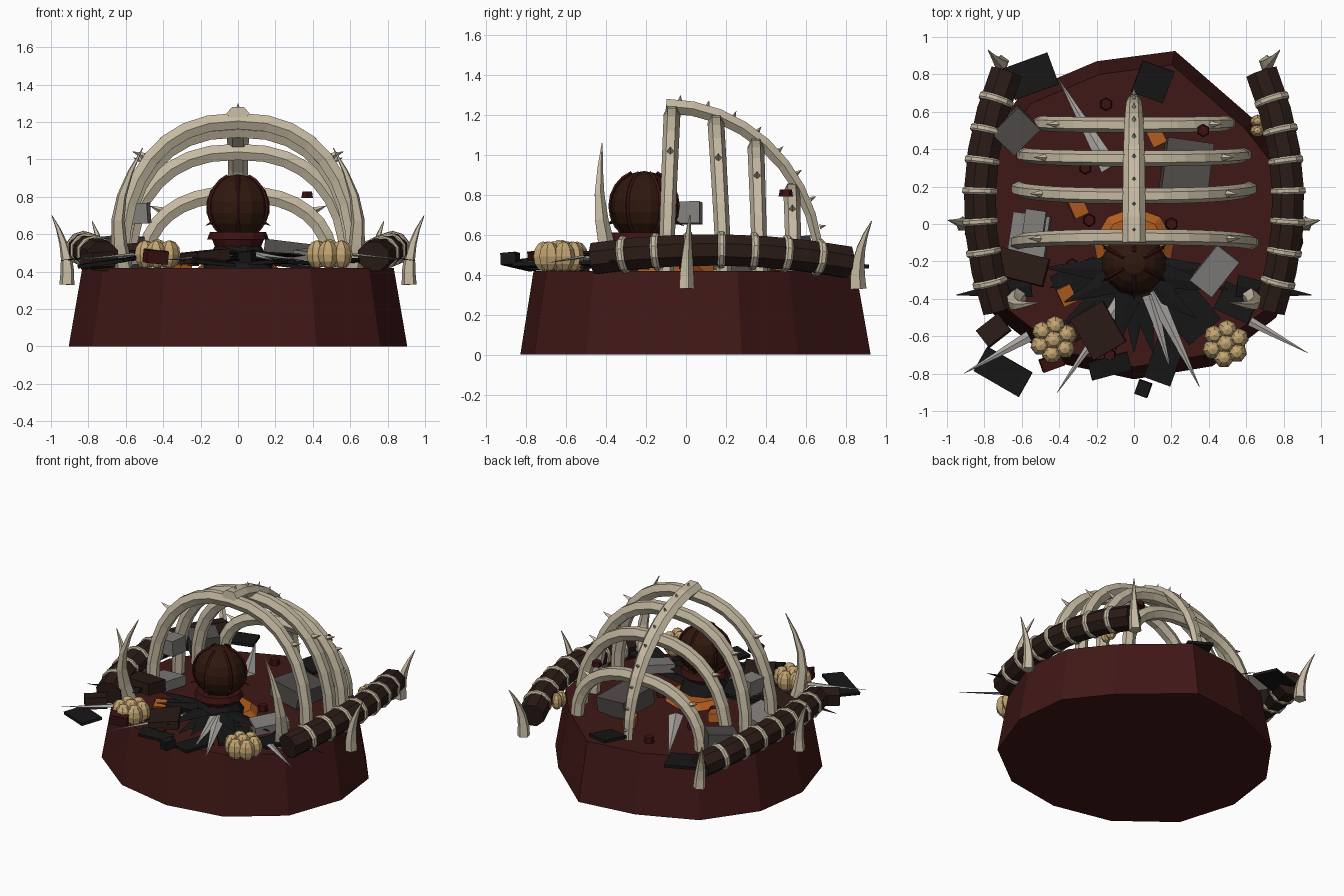
import bpy, bmesh, math, random
from mathutils import Vector, Matrix, Euler

if "Cube" in bpy.data.objects:
    bpy.data.objects.remove(bpy.data.objects["Cube"])
random.seed(4)

def mat(name, *c):
    m = bpy.data.materials.new(name)
    m.diffuse_color = (*c, 1)
    m.use_nodes = True
    m.node_tree.nodes["Principled BSDF"].inputs["Base Color"].default_value = m.diffuse_color
    return m

BONE = mat("bone", .56, .49, .36)
WOOD = mat("dark_wood", .024, .011, .008)
EARTH = mat("red_earth", .05, .009, .008)
RED = mat("dark_red", .045, .006, .006)
BLACK = mat("charred", .008, .008, .008)
GREY = mat("stone", .22, .21, .2)
DGREY = mat("dark_stone", .08, .072, .068)
PALE = mat("pale_shard", .4, .38, .36)
GOLD = mat("gourd", .55, .38, .17)
EMBER = mat("ember", .45, .11, .015)
SHELL = mat("shell", .028, .009, .004)

def finish(name, bm, m):
    bmesh.ops.recalc_face_normals(bm, faces=bm.faces)
    me = bpy.data.meshes.new(name)
    bm.to_mesh(me)
    bm.free()
    me.materials.append(m)
    ob = bpy.data.objects.new(name, me)
    bpy.context.collection.objects.link(ob)

def sweep(name, pts, a, b, m, n=6, taper=None, ref=(0, 1, 0), phase=0.0):
    pts = [Vector(p) for p in pts]
    bm = bmesh.new()
    rings = []
    for i, p in enumerate(pts):
        t = (pts[min(i + 1, len(pts) - 1)] - pts[max(i - 1, 0)]).normalized()
        u = Vector(ref)
        u = (u - t * u.dot(t)).normalized()
        v = t.cross(u)
        k = taper(i / (len(pts) - 1)) if taper else 1
        rings.append([bm.verts.new(p + k * (u * a * math.cos(w) + v * b * math.sin(w)))
                      for w in (phase + math.tau * j / n for j in range(n))])
    for r, s in zip(rings, rings[1:]):
        for j in range(n):
            bm.faces.new((r[j], r[(j + 1) % n], s[(j + 1) % n], s[j]))
    bm.faces.new(rings[0])
    bm.faces.new(rings[-1])
    finish(name, bm, m)

def spike(name, p, q, w, m, flat=1.0):
    d = Vector(q) - Vector(p)
    ref = (0, 0, 1) if abs(d.z) < .8 * d.length else (0, 1, 0)
    sweep(name, [p, q], w * flat, w, m, 4, lambda t: 1 - .96 * t, ref)

def fang(name, base, rise, bow, lean, w):
    """Curved horn: rises from base, bows out mid-way, ends leaned at the tip."""
    pts = [Vector(base) + Vector((0, 0, rise)) * t + Vector(lean) * t * t + Vector(bow) * math.sin(math.pi * t)
           for t in (j / 5 for j in range(6))]
    sweep(name, pts, w, w, BONE, 5, lambda t: 1 - .95 * t ** 1.4)

def box(name, loc, size, yaw, m):
    tilt = [random.uniform(-.14, .14) for _ in "xy"]
    bm = bmesh.new()
    bmesh.ops.create_cube(bm, size=1, matrix=Matrix.LocRotScale(
        Vector(loc), Euler((*tilt, math.radians(yaw))), Vector(size)))
    finish(name, bm, m)

def ball(name, loc, scale, m, u, v):
    bm = bmesh.new()
    bmesh.ops.create_uvsphere(bm, u_segments=u, v_segments=v, radius=1,
                              matrix=Matrix.LocRotScale(Vector(loc), None, Vector(scale)))
    finish(name, bm, m)

def disc(name, loc, r1, r2, h, m, n=6):
    bm = bmesh.new()
    bmesh.ops.create_cone(bm, cap_ends=True, segments=n, radius1=r1, radius2=r2, depth=h,
                          matrix=Matrix.Translation(loc))
    finish(name, bm, m)

# Irregular mound
outline = [(.22, .925), (-.2, .87), (-.6, .7), (-.85, .35), (-.905, -.05), (-.78, -.46), (-.42, -.74),
           (0, -.83), (.42, -.76), (.76, -.5), (.905, -.1), (.86, .28), (.64, .56)]
bm = bmesh.new()
low, top = ([bm.verts.new((x * k, y * k, z)) for x, y in outline] for k, z in ((1, 0), (.92, .42)))
bm.faces.new(low)
bm.faces.new(top)
for i in range(len(low)):
    bm.faces.new((low[i - 1], low[i], top[i], top[i - 1]))
finish("mound", bm, EARTH)

# Rib arches with side thorns
for yt, yb, W, zt in [(-.07, -.1, .625, 1.205), (.15, .19, .615, 1.16), (.35, .37, .585, 1.04), (.53, .54, .5, .815)]:
    pts = []
    for k in range(17):
        w = math.pi * (k / 16 - .5)
        s, c = math.sin(w), max(math.cos(w), 0)
        pts.append((math.copysign(W * abs(s) ** .85, s), yb + (yt - yb) * c, .41 + (zt - .41) * c ** .85))
    sweep("rib", pts, .042, .05, BONE, 6, lambda t: .92 + .08 * math.sin(math.pi * t))
    for k in (4, 12):
        p = Vector(pts[k])
        d = Vector((math.copysign(.1, p.x), 0, .04))
        spike("rib_thorn", p + d * .15, p + d, .025, BONE)

# Spine, a quarter ellipse with small barbs
sp = [Vector((0, -.1 + .77 * math.sin(a), .42 + .825 * math.cos(a))) for a in (math.pi / 18 * j for j in range(10))]
sweep("spine", sp, .062, .042, BONE, 6, lambda t: 1 - .45 * t * t, (1, 0, 0))
for p, q in zip(sp, sp[1:]):
    t = (q - p).normalized()
    nrm = Vector((0, -t.z, t.y))
    spike("spine_barb", (p + q) / 2 + nrm * .03, (p + q) / 2 + nrm * .062, .012, BONE)

# Bowed side logs with bindings, fangs and tusks
for s in (-1, 1):
    def log(y):
        d = (y - .12) ** 2
        return Vector((s * (.825 - .3 * d), y, .525 - .13 * d))
    sweep("side_log", [log(-.46 + 1.27 * j / 6) for j in range(7)], .085, .092, WOOD, 8, None, (0, 0, 1), math.pi / 8)
    for j in range(7):
        y = -.31 + .162 * j
        sweep("log_binding", [log(y + e) for e in (-.018, -.009, .009, .018)], .094, .099, BONE, 10,
              lambda a: .92 if a in (0, 1) else 1, (0, 0, 1))
    fang("outer_fang", (s * .915, 0, .33), .37, (-s * .01, 0, 0), (s * .08, .02, 0), .042)
    fang("rear_fang", (s * .71, .86, .33), .34, (0, -.01, 0), (s * .07, .07, 0), .044)
    fang("front_tusk", (s * .61, -.37, .42), .64, (s * .05, -.05, 0), (-s * .1, -.05, 0), .05)

# Central shell globe, bands, collar and thorns
C = Vector((0, -.21, .745))
ball("globe", C, (.175, .165, .175), SHELL, 14, 9)
for k in range(6):
    a = math.tau * (k + .5) / 6
    pts = [C + .178 * Vector((math.cos(a) * math.cos(e), math.sin(a) * math.cos(e) * .95, math.sin(e)))
           for e in (-1.2 + .3 * j for j in range(9))]
    sweep("globe_band", pts, .01, .01, RED, 4, None, (-math.sin(a), math.cos(a), 0))
    d = Vector((math.cos(a), math.sin(a), -.5))
    spike("globe_thorn", C + d * .14, C + d * .2, .014, SHELL)
disc("collar_upper", (0, -.22, .592), .165, .15, .04, RED, 12)
disc("collar_lower", (0, -.22, .55), .12, .14, .05, RED, 12)
disc("pedestal", (0, -.22, .48), .2, .12, .13, BLACK, 9)
disc("ember_pool", (0, -.13, .435), .23, .17, .05, EMBER, 9)

# Clusters of upright gourds, plus a small pair by the right log
for cx, cy in ((-.43, -.62), (.49, -.64)):
    for k in range(6):
        a = .4 + math.tau * k / 6
        ball("gourd", (cx + .075 * math.cos(a), cy + .075 * math.sin(a), .492), (.055, .055, .075), GOLD, 7, 6)
    ball("gourd", (cx, cy, .495), (.06, .06, .08), GOLD, 7, 6)
for y in (.5, .55):
    ball("small_gourd", (.66, y, .475), (.04, .035, .06), GOLD, 7, 6)

# Stone and timber blocks: position, size, yaw
for x, y, z, w, d, h, yaw, m in [
        (-.6, -.23, .5, .27, .15, .08, -14, WOOD), (-.19, -.57, .48, .2, .25, .06, 30, WOOD),
        (-.75, -.57, .46, .15, .11, .08, 38, WOOD), (-.44, -.74, .48, .12, .07, .07, 20, RED),
        (-.63, .5, .52, .2, .17, .13, 45, DGREY), (-.53, .01, .71, .11, .13, .11, -8, GREY),
        (-.56, -.06, .46, .2, .22, .07, -8, GREY), (.28, .3, .49, .25, .29, .12, -8, DGREY),
        (.43, -.25, .49, .15, .24, .06, -38, GREY), (.05, -.88, .48, .07, .08, .06, -20, BLACK)]:
    box("rubble_block", (x, y, z), (w, d, h), yaw, m)

# Thin charred plates
for x, y, w, d, yaw in [(-.55, .79, .25, .18, 20), (.1, .76, .18, .18, -20), (-.7, -.79, .28, .15, -30),
                        (.3, -.48, .22, .25, 40), (-.3, -.3, .26, .16, 25), (.55, -.42, .2, .16, -25),
                        (-.13, -.76, .22, .1, 15), (.16, -.74, .15, .22, -20)]:
    box("charred_plate", (x, y, .45), (w, d, .02), yaw, BLACK)
for x, y in ((-.36, -.38), (-.3, .09), (.12, .47)):
    box("ember_lump", (x, y, .45), (.08, .1, .06), 25, EMBER)

# Charred shards fanned around the globe
for k in range(15):
    a = math.radians(-182 + 184 * k / 14)
    d = Vector((math.cos(a), math.sin(a), 0))
    c = Vector((0, -.25, .46 + random.uniform(-.015, .04)))
    spike("charred_shard", c + d * .12, c + d * random.uniform(.4, .58), .075, BLACK, .2)
for s in (-1, 1):
    spike("side_shard", (s * .55, -.33, .5), (s * .95, -.38, .46), .06, BLACK, .25)

# Long pale shards: start, end, half width
for ax, ay, bx, by, w in [(.1, -.36, .35, -.87, .045), (-.05, -.38, -.41, -.9, .04), (.08, -.38, .19, -.76, .04),
                          (.62, -.52, .93, -.69, .025), (-.56, -.6, -.91, -.8, .03), (-.13, .3, -.4, .77, .05)]:
    spike("pale_shard", (ax, ay, .49), (bx, by, .46), w, PALE, .35)

# Hexagonal studs, one hanging in the air by the rear rib
for x, y in [(-.15, .64), (-.24, .02), (.2, 0), (-.33, -.22), (-.13, -.7), (-.26, .3)]:
    disc("stud", (x, y, .45), .036, .03, .04, RED)
disc("hanging_stud", (.37, .5, .81), .036, .03, .035, RED)
